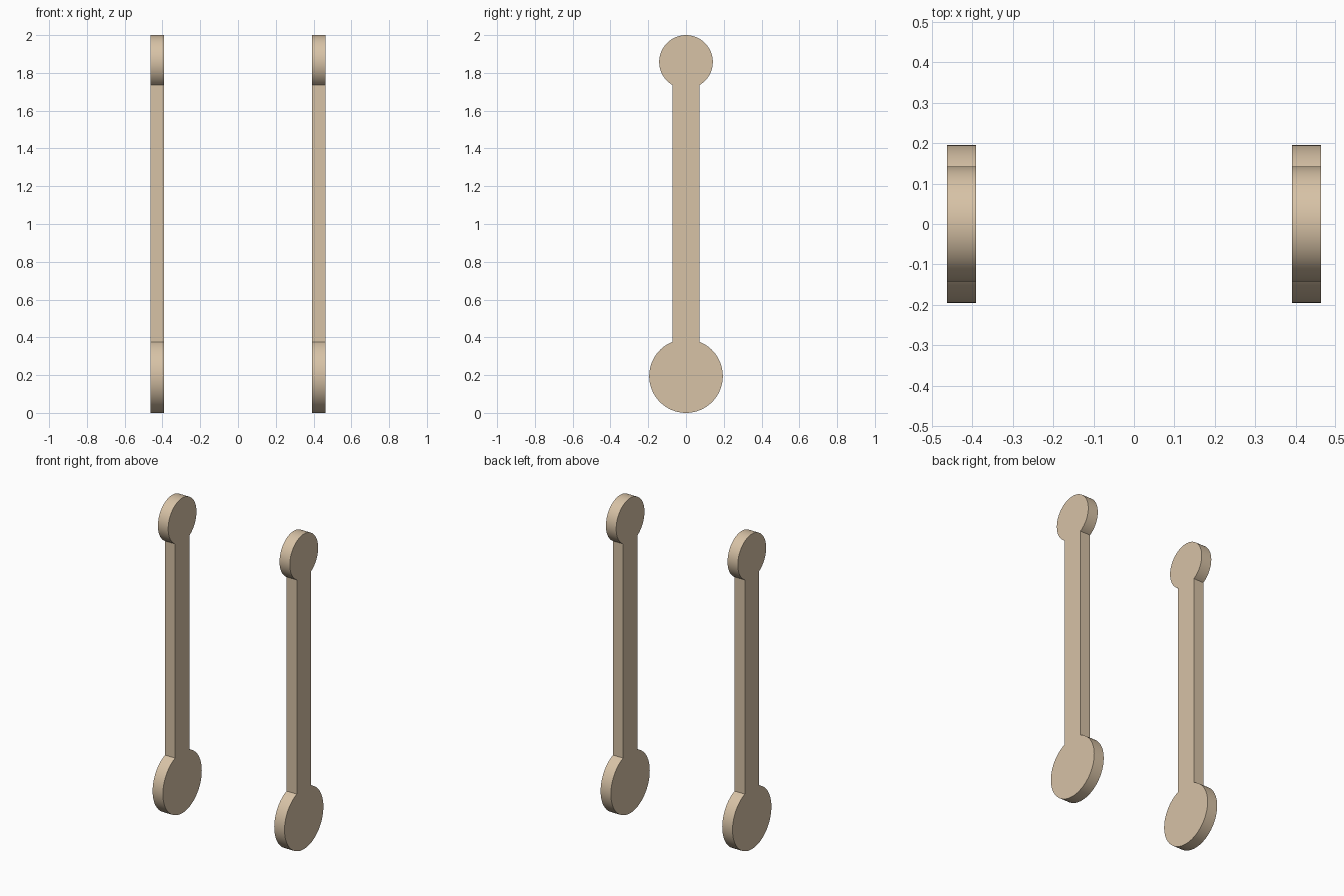
import bpy, bmesh, math

if "Cube" in bpy.data.objects:
    bpy.data.objects.remove(bpy.data.objects["Cube"])

X_IN, X_OUT = 0.391, 0.463     # inner and outer faces of each link
HALF_W = 0.0715                # half width of the bar
R_BIG, R_SMALL = 0.195, 0.142  # end disc radii
SEG = 56


def arc(radius, cz, start, sweep):
    """Points (y, z) along an end disc, starting and ending at the bar."""
    return [(radius * math.cos(start + sweep * i / SEG),
             cz + radius * math.sin(start + sweep * i / SEG))
            for i in range(SEG + 1)]


# Outline: lower disc, bar edges and upper disc, anticlockwise in y-z
a_big = math.acos(HALF_W / R_BIG)
a_small = math.acos(HALF_W / R_SMALL)
outline = arc(R_BIG, R_BIG, math.pi - a_big, 2 * a_big + math.pi)
outline += arc(R_SMALL, 2 - R_SMALL, -a_small, 2 * a_small + math.pi)

# Extrude the outline into a solid plate
bm = bmesh.new()
face = bm.faces.new([bm.verts.new((X_IN, y, z)) for y, z in outline])
ext = bmesh.ops.extrude_face_region(bm, geom=[face], use_keep_orig=True)
moved = [v for v in ext["geom"] if isinstance(v, bmesh.types.BMVert)]
bmesh.ops.translate(bm, verts=moved, vec=(X_OUT - X_IN, 0, 0))
bmesh.ops.recalc_face_normals(bm, faces=bm.faces[:])
mesh = bpy.data.meshes.new("link_arms")
bm.to_mesh(mesh)
bm.free()

arms = bpy.data.objects.new("link_arms", mesh)
bpy.context.collection.objects.link(arms)

# Tan finish
tan = bpy.data.materials.new("tan")
tan.diffuse_color = (0.68, 0.54, 0.38, 1)
tan.use_nodes = True
tan.node_tree.nodes["Principled BSDF"].inputs["Base Color"].default_value = tan.diffuse_color
mesh.materials.append(tan)

# Smooth rims, sharp corners
bpy.context.view_layer.objects.active = arms
arms.select_set(True)
bpy.ops.object.shade_smooth_by_angle(angle=math.radians(30))

# Matching arm on the other side
mirror = arms.modifiers.new("other_side", "MIRROR")
mirror.use_axis = (True, False, False)
mirror.use_mirror_merge = False
